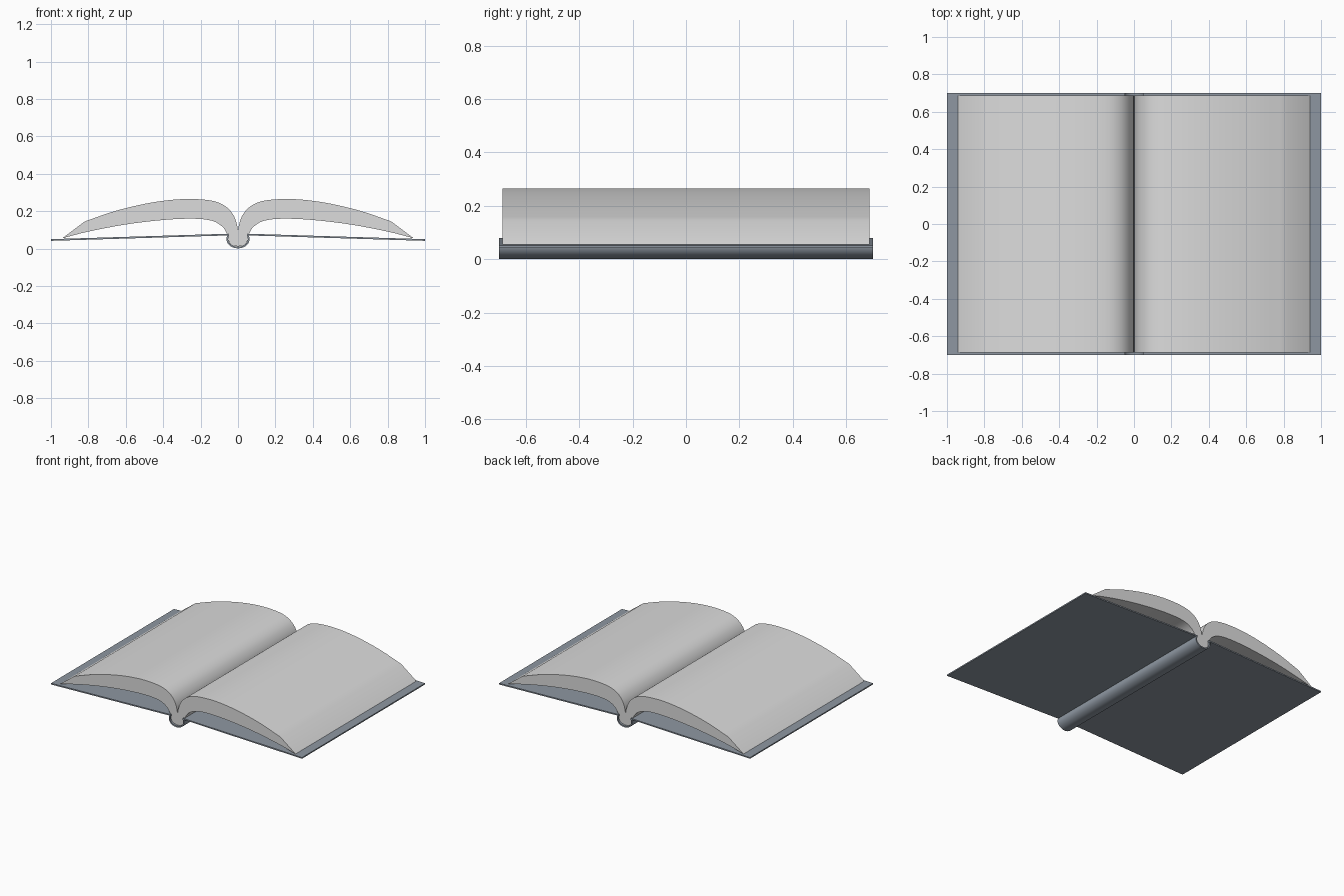
import bpy, bmesh, math
from mathutils import Vector

if "Cube" in bpy.data.objects:
    bpy.data.objects.remove(bpy.data.objects["Cube"])


def material(name, rgb):
    m = bpy.data.materials.new(name)
    m.diffuse_color = (*rgb, 1)
    m.use_nodes = True
    m.node_tree.nodes["Principled BSDF"].inputs["Base Color"].default_value = m.diffuse_color
    return m


paper = material("paper", (0.72, 0.72, 0.72))
board = material("slate_cover", (0.27, 0.31, 0.36))


def smooth_curve(pts, steps=4):
    """Catmull-Rom curve through the points."""
    p = [Vector(q) for q in pts]
    p = [2 * p[0] - p[1]] + p + [2 * p[-1] - p[-2]]
    out = []
    for i in range(1, len(p) - 2):
        a, b, c, d = p[i - 1:i + 3]
        for s in range(steps):
            t = s / steps
            out.append(0.5 * (2 * b + (c - a) * t + (2 * a - 5 * b + 4 * c - d) * t ** 2
                              + (3 * b - a - 3 * c + d) * t ** 3))
    return out + [p[-2]]


def ribbon(path, thick):
    """Closed outline of a strip that follows a path."""
    left, right = [], []
    for i, p in enumerate(path):
        d = (path[min(i + 1, len(path) - 1)] - path[max(i - 1, 0)]).normalized()
        n = Vector((-d.y, d.x)) * thick / 2
        left.append(p + n)
        right.append(p - n)
    return left + right[::-1]


def extrude(name, outline, half_depth, mat):
    """Extrude an x-z outline along y."""
    bm = bmesh.new()
    face = bm.faces.new([bm.verts.new((p.x, -half_depth, p.y)) for p in outline])
    ext = bmesh.ops.extrude_face_region(bm, geom=[face], use_keep_orig=True)
    verts = [v for v in ext["geom"] if isinstance(v, bmesh.types.BMVert)]
    bmesh.ops.translate(bm, verts=verts, vec=(0, 2 * half_depth, 0))
    bmesh.ops.recalc_face_normals(bm, faces=bm.faces)
    me = bpy.data.meshes.new(name)
    bm.to_mesh(me)
    bm.free()
    me.materials.append(mat)
    ob = bpy.data.objects.new(name, me)
    bpy.context.collection.objects.link(ob)
    bpy.ops.object.select_all(action='DESELECT')
    ob.select_set(True)
    bpy.context.view_layer.objects.active = ob
    bpy.ops.object.shade_smooth_by_angle(angle=math.radians(25))
    return ob


def mirrored(pts):
    return [Vector((-p.x, p.y)) for p in reversed(pts)]


# Page block: arched top, slanted fore edge, arched underside, rounded root
top = smooth_curve([(0, 0.09), (0.006, 0.13), (0.025, 0.18), (0.065, 0.225), (0.13, 0.254),
                    (0.24, 0.265), (0.36, 0.26), (0.5, 0.239), (0.66, 0.2), (0.82, 0.145)])
under = smooth_curve([(0.94, 0.055), (0.8, 0.091), (0.6, 0.129), (0.4, 0.153), (0.24, 0.16),
                      (0.14, 0.149), (0.085, 0.118), (0.06, 0.08), (0.052, 0.045),
                      (0.035, 0.021), (0, 0.011)])
half = top + under
extrude("pages", half + mirrored(half[1:-1]), 0.688, paper)

# Rounded spine
arc = smooth_curve([(0, 0.005), (0.025, 0.01), (0.047, 0.025), (0.057, 0.048), (0.052, 0.076)])
extrude("spine", ribbon(mirrored(arc[1:]) + arc, 0.009), 0.7, board)

# Cover boards
for side, name in ((-1, "left_cover"), (1, "right_cover")):
    path = [Vector((side * 0.05, 0.075)), Vector((side * 1.0, 0.046))]
    extrude(name, ribbon(path, 0.009), 0.7, board)
